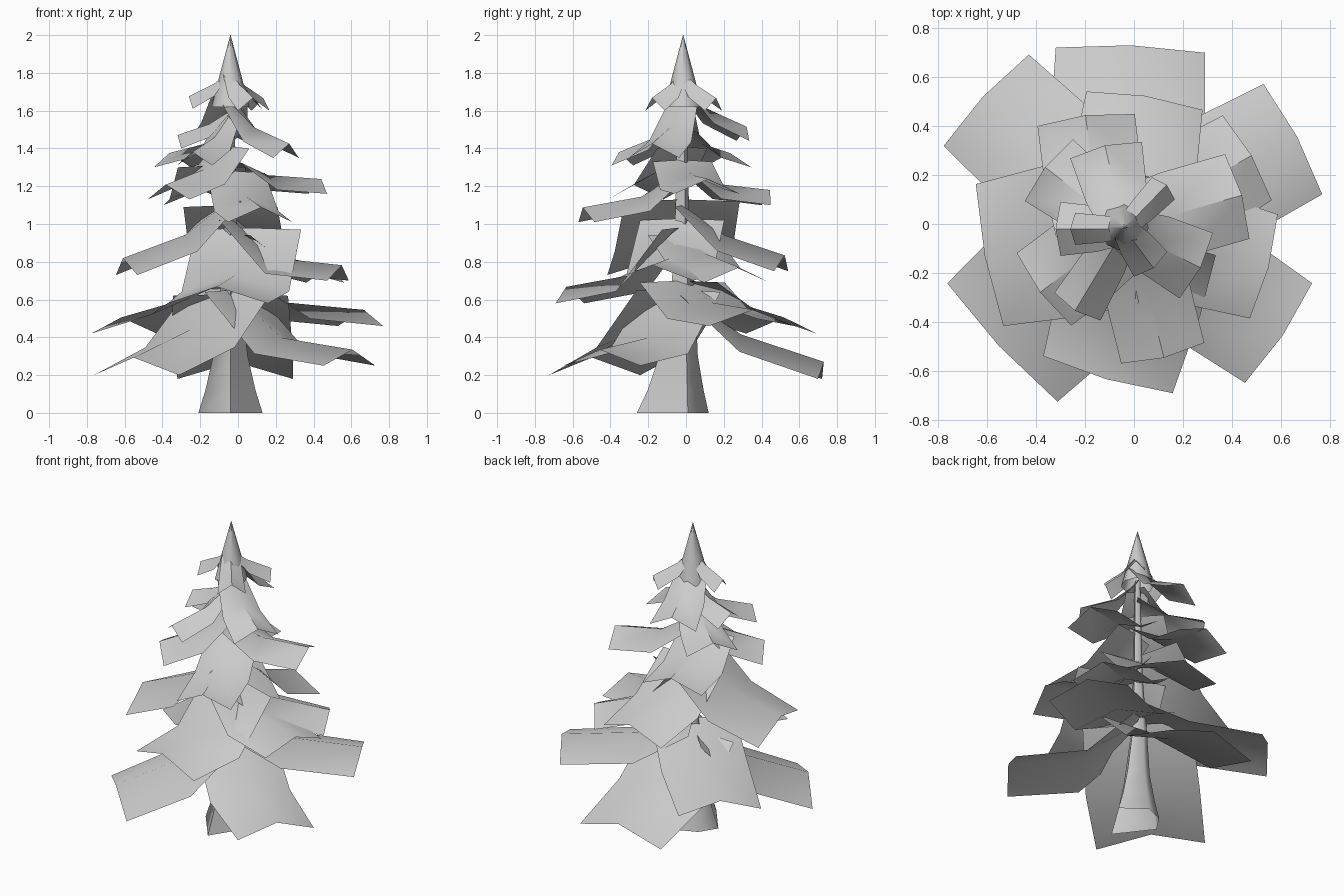
import bpy
import math
from mathutils import Vector

default_cube = bpy.data.objects.get("Cube")
if default_cube:
    bpy.data.objects.remove(default_cube, do_unlink=True)

# One pale grey for the whole tree
grey = bpy.data.materials.new("pale_grey")
grey.use_nodes = True
colour = (0.6, 0.6, 0.6, 1)
grey.diffuse_color = colour
grey.node_tree.nodes["Principled BSDF"].inputs["Base Color"].default_value = colour

AXIS = Vector((-0.04, -0.02, 0))


def make_object(name, verts, faces, angle):
    mesh = bpy.data.meshes.new(name)
    mesh.from_pydata(verts, [], faces)
    mesh.materials.append(grey)
    mesh.update()
    obj = bpy.data.objects.new(name, mesh)
    bpy.context.collection.objects.link(obj)
    bpy.ops.object.select_all(action='DESELECT')
    obj.select_set(True)
    bpy.context.view_layer.objects.active = obj
    bpy.ops.object.shade_smooth_by_angle(angle=math.radians(angle))
    return obj


def loft(name, section, rings):
    """Stack scaled copies of a section; each ring is (scale, height, centre_y)."""
    sides = len(section)
    verts = [(AXIS.x + x * scale, centre_y + y * scale, height)
             for scale, height, centre_y in rings for x, y in section]
    faces = []
    for ring in range(len(rings) - 1):
        for i in range(sides):
            j = (i + 1) % sides
            low, high = ring * sides, (ring + 1) * sides
            faces.append((low + i, low + j, high + j, high + i))
    return make_object(name, verts, faces, 75)


def branch(name, taper, heading, reach, width, tip_z, root_z, bend, shift=0):
    """A drooping sheet: flat at the trunk, folded along its ridge further out."""
    a = math.radians(heading)
    out = Vector((math.cos(a), math.sin(a), 0))
    side = Vector((-out.y, out.x, 0))
    fold = 0.06 + 0.05 * width
    ridge_z = tip_z + fold
    # distance, ridge height, width factor and fold depth of each row
    rows = [(0, root_z, taper, 0.01),
            (0.43 * reach, ridge_z + bend * (root_z - ridge_z), (1.1 + taper) / 2, fold),
            (reach, ridge_z, 1.0, fold)]
    verts, faces = [], []
    for distance, height, spread, drop in rows:
        for s in (-1, 0, 1):
            point = AXIS + out * distance + side * (shift + s * spread * width / 2)
            point.z = height - abs(s) * drop
            verts.append(point)
    # the ridge reaches slightly past the corners
    verts[7] += out * 0.02
    for r in range(2):
        for c in range(2):
            k = r * 3 + c
            faces.append((k, k + 3, k + 4, k + 1))
    return make_object(name, verts, faces, 40)


# Five-sided open trunk with a flared foot
foot = [(0, -.19), (.17, .08), (.02, .19), (-.1, .14), (-.17, .03)]
loft("trunk", foot, [(1, 0, -.07), (.78, .12, -.055), (.54, .3, -.04),
                     (.34, .6, -.015), (.2, 1.0, -.02), (.12, 1.65, -.02)])

# Pointed crown
circle = [(math.cos(math.tau * i / 8), math.sin(math.tau * i / 8)) for i in range(8)]
loft("crown", circle, [(.1, 1.62, -.015), (.062, 1.77, -.015), (.001, 2.0, -.015)])

# Branches per tier: heading in degrees, reach, width, height of the tip corners,
# height of the root, how high the bend sits, and an optional sideways shift
tiers = {
    "bottom": (1.0, [(137, .77, .51, .42, .7, .5), (88, .73, .61, .18, .63, .4),
                     (28, .78, .51, .46, .7, .25), (-34, .76, .49, .25, .65, .2),
                     (223, .68, .66, .2, .66, .4)]),
    "lower": (1.05, [(254, .59, .55, .58, .98, .2, .1), (191, .56, .59, .73, 1.13, .4),
                     (-15, .59, .44, .7, 1.03, .15), (81, .53, .48, .75, 1.1, .4),
                     (30, .58, .4, .69, .95, .4)]),
    "middle": (.9, [(97, .46, .4, 1.1, 1.31, .25, .1), (16, .48, .36, 1.16, 1.34, .2),
                    (-76, .53, .35, 1.01, 1.28, .3, .03), (217, .41, .37, 1.13, 1.41, .4)]),
    "upper": (.6, [(142, .39, .32, 1.3, 1.5, .4), (-27, .33, .3, 1.35, 1.64, .4),
                   (239, .37, .22, 1.31, 1.58, .4), (103, .33, .3, 1.44, 1.72, .45),
                   (180, .26, .22, 1.4, 1.6, .45)]),
    "top": (.6, [(180, .2, .13, 1.61, 1.81, .5), (46, .23, .13, 1.6, 1.81, .5),
                 (-53, .18, .17, 1.6, 1.81, .5)]),
}
for tier, (taper, branches) in tiers.items():
    for number, values in enumerate(branches, 1):
        branch(f"{tier}_branch_{number}", taper, *values)
